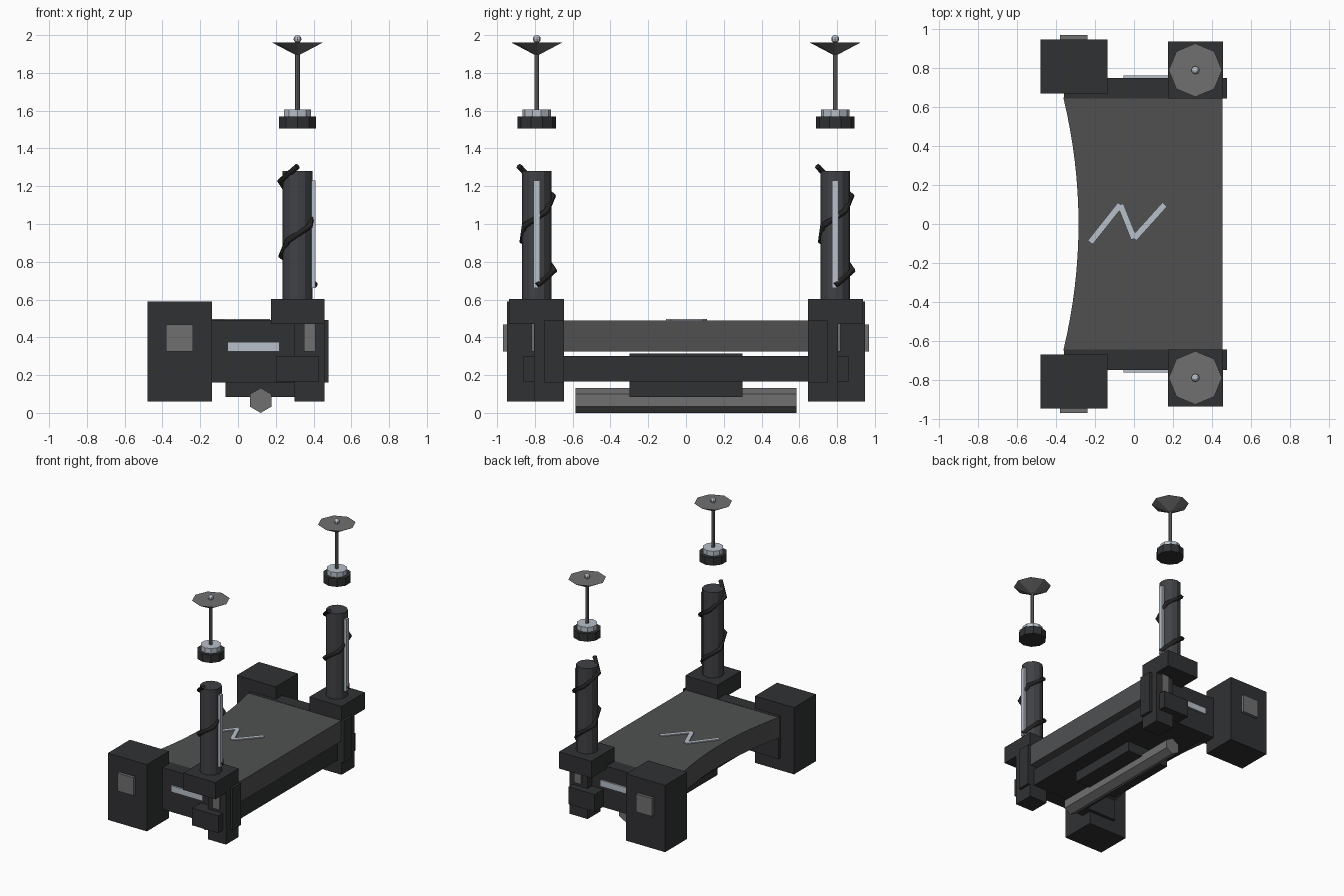
import bpy, bmesh, math
from mathutils import Matrix, Vector

if "Cube" in bpy.data.objects:
    bpy.data.objects.remove(bpy.data.objects["Cube"])


def material(name, rgb):
    m = bpy.data.materials.new(name)
    m.diffuse_color = (*rgb, 1)
    m.use_nodes = True
    m.node_tree.nodes["Principled BSDF"].inputs["Base Color"].default_value = m.diffuse_color
    return m


DARK = material("dark", (0.03, 0.031, 0.033))
COLUMN = material("column", (0.052, 0.054, 0.06))
SLAB = material("slab", (0.08, 0.081, 0.083))
GREY = material("grey", (0.16, 0.16, 0.16))
SILVER = material("silver", (0.48, 0.53, 0.59))
BLACK = material("cable", (0.018, 0.018, 0.019))


def finish(bm, name, mat):
    bmesh.ops.recalc_face_normals(bm, faces=bm.faces)
    me = bpy.data.meshes.new(name)
    bm.to_mesh(me)
    bm.free()
    me.materials.append(mat)
    ob = bpy.data.objects.new(name, me)
    bpy.context.collection.objects.link(ob)
    return ob


def box(name, x, y, z, mat):
    y = sorted(y)
    bm = bmesh.new()
    size = [b - a for a, b in (x, y, z)]
    mid = [(a + b) / 2 for a, b in (x, y, z)]
    bmesh.ops.create_cube(bm, size=1, matrix=Matrix.Translation(mid) @ Matrix.Diagonal((*size, 1)))
    return finish(bm, name, mat)


def cone(name, x, y, z, r1, r2, sides, mat):
    bm = bmesh.new()
    bmesh.ops.create_cone(bm, cap_ends=True, segments=sides, radius1=r1, radius2=r2, depth=z[1] - z[0],
                          matrix=Matrix.Translation((x, y, sum(z) / 2)))
    return finish(bm, name, mat)


def prism(name, outline, z, mat):
    bm = bmesh.new()
    face = bm.faces.new([bm.verts.new((px, py, z[0])) for px, py in outline])
    ext = bmesh.ops.extrude_face_region(bm, geom=[face])
    bmesh.ops.translate(bm, vec=(0, 0, z[1] - z[0]),
                        verts=[v for v in ext["geom"] if isinstance(v, bmesh.types.BMVert)])
    return finish(bm, name, mat)


# Deck slab with a concave left edge
N = 16
outline = [(0.455, -0.65), (0.455, 0.65)]
for i in range(N + 1):
    t = 1 - 2 * i / N
    outline.append((-0.285 - 0.078 * t * t, 0.65 * t))
prism("deck_slab", outline, (0.325, 0.49), SLAB)

# Zigzag accent strips on the deck
pts = [Vector(p) for p in ((-0.225, -0.095), (-0.07, 0.10), (0.0, -0.075), (0.158, 0.10))]
for i, (a, b) in enumerate(zip(pts, pts[1:])):
    d = (b - a).normalized()
    n = Vector((-d.y, d.x)) * 0.016
    prism(f"deck_accent_{i}", [a - n, b - n, b + n, a + n], (0.48, 0.498), SILVER)

# Under frame: cross beam, centre box and hexagonal tube
box("cross_beam", (-0.10, 0.42), (-0.65, 0.65), (0.165, 0.30), DARK)
box("centre_box", (-0.065, 0.305), (-0.30, 0.30), (0.085, 0.315), DARK)
bm = bmesh.new()
rot = Matrix.Rotation(math.pi / 2, 4, 'X')
bmesh.ops.create_cone(bm, cap_ends=True, segments=6, radius1=0.066, radius2=0.066, depth=1.17,
                      matrix=Matrix.Translation((0.12, 0, 0.066)) @ rot)
finish(bm, "lower_tube", GREY)

CX, CY = 0.315, 0.79
for side, s in (("front", -1), ("back", 1)):
    def sbox(part, x, y, z, mat):
        return box(f"{side}_{part}", x, (s * y[0], s * y[1]), z, mat)

    # Side rail with light strip
    sbox("side_rail", (-0.36, 0.478), (0.645, 0.75), (0.16, 0.492), DARK)
    sbox("light_strip", (-0.055, 0.22), (0.74, 0.762), (0.325, 0.375), SILVER)
    # Corner block with plate
    sbox("corner_block", (-0.48, -0.137), (0.67, 0.947), (0.06, 0.59), DARK)
    sbox("block_plate", (-0.38, -0.238), (0.94, 0.97), (0.325, 0.467), GREY)
    # Column support
    sbox("support_post", (0.30, 0.458), (0.645, 0.805), (0.06, 0.48), DARK)
    sbox("post_plate", (0.35, 0.41), (0.79, 0.817), (0.325, 0.47), GREY)
    sbox("post_bracket", (0.20, 0.43), (0.74, 0.86), (0.165, 0.302), DARK)
    sbox("column_base", (0.175, 0.458), (0.645, 0.938), (0.47, 0.603), DARK)

    # Column and its light bar
    y = s * CY
    ob = cone(f"{side}_column", CX, y, (0.60, 1.28), 0.079, 0.079, 12, COLUMN)
    box(f"{side}_column_light", (0.38, 0.41), (y - 0.017, y + 0.017), (0.66, 1.23), SILVER)

    # Cable spiralling round the column
    cu = bpy.data.curves.new(f"{side}_cable", 'CURVE')
    cu.dimensions = '3D'
    cu.bevel_depth = 0.016
    cu.bevel_resolution = 1
    cu.use_fill_caps = True
    sp = cu.splines.new('POLY')
    sp.points.add(8)
    for i, p in enumerate(sp.points):
        a = math.radians(630) * i / 8
        p.co = (CX + 0.094 * math.cos(a), y + 0.094 * math.sin(a), 0.675 + 0.63 * i / 8, 1)
    cu.materials.append(BLACK)
    ob = bpy.data.objects.new(f"{side}_cable", cu)
    bpy.context.collection.objects.link(ob)
    bpy.ops.object.select_all(action='DESELECT')
    ob.select_set(True)
    bpy.context.view_layer.objects.active = ob
    bpy.ops.object.convert(target='MESH')

    # Floating cap: disc, ring, rod, dish and ball
    cone(f"{side}_cap_disc", CX, y, (1.505, 1.568), 0.102, 0.102, 10, DARK)
    cone(f"{side}_cap_ring", CX, y, (1.568, 1.607), 0.076, 0.076, 10, SILVER)
    cone(f"{side}_cap_rod", CX, y, (1.60, 1.97), 0.013, 0.013, 8, GREY)
    cone(f"{side}_cap_dish", CX, y, (1.897, 1.962), 0.014, 0.137, 8, GREY)
    bm = bmesh.new()
    bmesh.ops.create_uvsphere(bm, u_segments=8, v_segments=6, radius=0.021,
                              matrix=Matrix.Translation((CX, y, 1.979)))
    finish(bm, f"{side}_cap_ball", SILVER)
